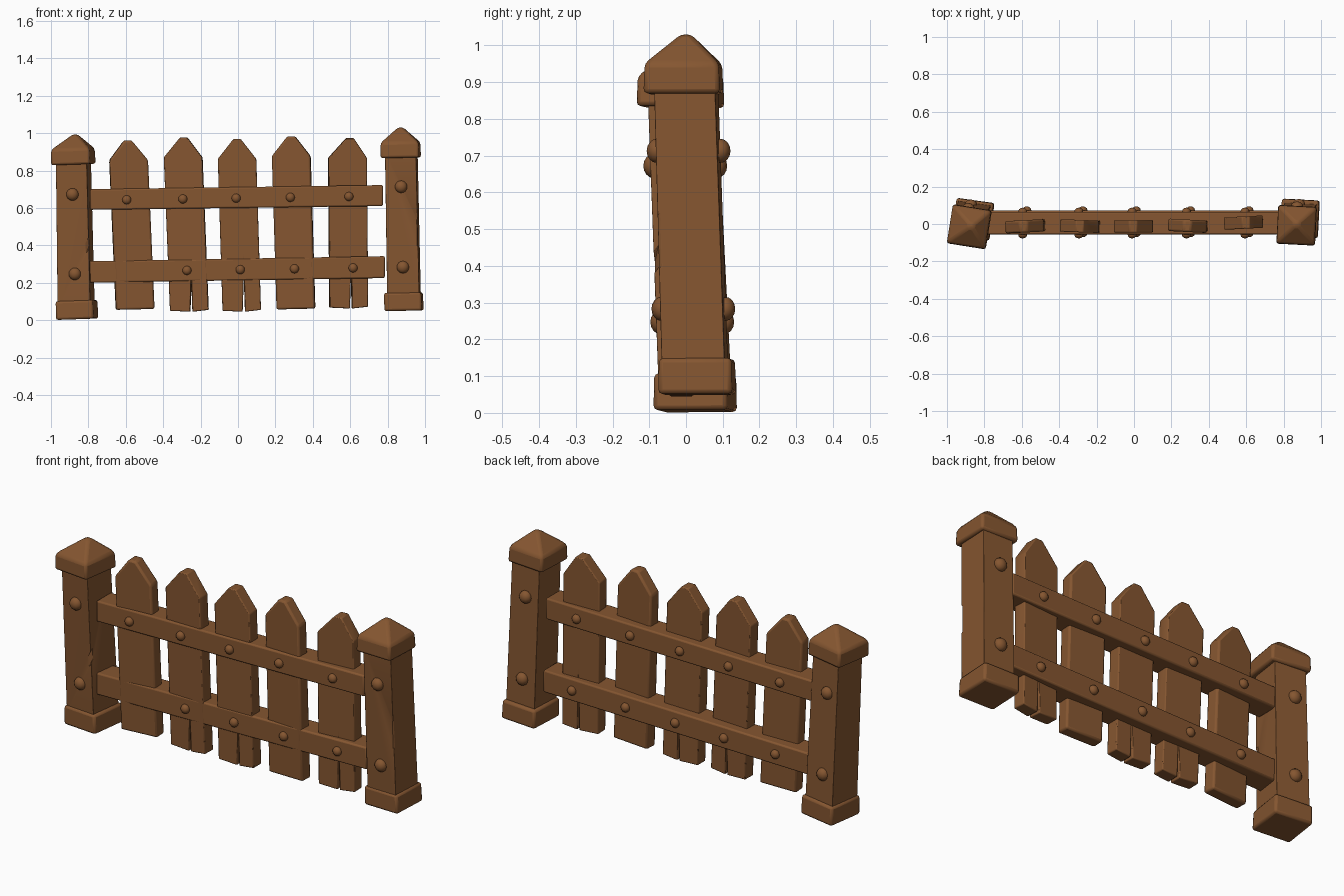
import bpy, bmesh, math
from mathutils import Matrix, Vector

cube = bpy.data.objects.get("Cube")
if cube:
    bpy.data.objects.remove(cube, do_unlink=True)

wood = bpy.data.materials.new("brown_wood")
wood.use_nodes = True
wood.diffuse_color = (0.235, 0.093, 0.03, 1)
wood.node_tree.nodes["Principled BSDF"].inputs["Base Color"].default_value = wood.diffuse_color


def finish(name, bm, bevel=0.0):
    """Turn a bmesh into a brown object with softened edges."""
    bmesh.ops.recalc_face_normals(bm, faces=bm.faces)
    mesh = bpy.data.meshes.new(name)
    bm.to_mesh(mesh)
    bm.free()
    mesh.materials.append(wood)
    ob = bpy.data.objects.new(name, mesh)
    bpy.context.collection.objects.link(ob)
    if bevel:
        mod = ob.modifiers.new("soft_edges", "BEVEL")
        mod.width = bevel
        mod.segments = 2
        mod.limit_method = "ANGLE"
        mod.angle_limit = math.radians(25)
    bpy.ops.object.select_all(action="DESELECT")
    ob.select_set(True)
    bpy.context.view_layer.objects.active = ob
    bpy.ops.object.shade_smooth_by_angle(angle=math.radians(35))
    return ob


def stack(name, rings, yaw, roll=0.0, bevel=0.012):
    """Loft square rings (x, y, z, half size); roll tips the part sideways."""
    bm = bmesh.new()
    loops = []
    for x, y, z, h in rings:
        turn = Matrix.Rotation(math.radians(yaw), 3, "Z")
        loops.append([bm.verts.new(Vector((x, y, z)) + turn @ Vector((sx * h, sy * h, 0)))
                      for sx, sy in ((-1, -1), (1, -1), (1, 1), (-1, 1))])
    for a, b in zip(loops, loops[1:]):
        for i in range(4):
            j = (i + 1) % 4
            bm.faces.new((a[i], a[j], b[j], b[i]))
    bm.faces.new(loops[0])
    bm.faces.new(loops[-1])
    pivot = Vector(rings[0][:3])
    bmesh.ops.rotate(bm, verts=bm.verts, cent=pivot,
                     matrix=Matrix.Rotation(math.radians(-roll), 3, "Y"))
    return finish(name, bm, bevel)


def board(name, outline, y, thick, yaw=0.0, bevel=0.008):
    """Extrude a front outline of (x, z) points through the depth."""
    bm = bmesh.new()
    face = bm.faces.new([bm.verts.new((x, y - thick / 2, z)) for x, z in outline])
    new = bmesh.ops.extrude_face_region(bm, geom=[face])["geom"]
    bmesh.ops.translate(bm, vec=(0, thick, 0),
                        verts=[v for v in new if isinstance(v, bmesh.types.BMVert)])
    mid = sum(p[0] for p in outline) / len(outline)
    bmesh.ops.rotate(bm, verts=bm.verts, cent=(mid, y, 0),
                     matrix=Matrix.Rotation(math.radians(yaw), 3, "Z"))
    return finish(name, bm, bevel)


def nail(name, x, y, z, r):
    """Domed nail head, half sunk in the wood."""
    bm = bmesh.new()
    bmesh.ops.create_uvsphere(bm, u_segments=12, v_segments=8, radius=r)
    bmesh.ops.scale(bm, vec=(1, 0.85, 1), verts=bm.verts)
    bmesh.ops.translate(bm, vec=(x, y, z), verts=bm.verts)
    return finish(name, bm)


def chip(ob, place, slant):
    """Cut a slanted split out of a post edge."""
    bpy.ops.mesh.primitive_cube_add(size=1, location=place)
    cutter = bpy.context.object
    cutter.name = "chip_cutter"
    cutter.scale = (0.025, 0.06, 0.14)
    cutter.rotation_euler = slant
    cutter.hide_render = True
    mod = ob.modifiers.new("chip", "BOOLEAN")
    mod.operation = "DIFFERENCE"
    mod.object = cutter
    bpy.context.view_layer.objects.active = ob
    bpy.ops.object.modifier_move_to_index(modifier="chip", index=0)
    bpy.ops.object.modifier_apply(modifier="chip")
    bpy.data.objects.remove(cutter, do_unlink=True)


# Posts: foot block, leaning shaft and pointed cap
stack("right_post_base", [(-0.86, 0.025, 0.005, 0.102), (-0.86, 0.025, 0.105, 0.1)], -8, 2)
right_shaft = stack("right_post_shaft", [(-0.865, 0.025, 0.06, 0.088),
                                         (-0.88, -0.01, 0.86, 0.083)], -8)
stack("right_post_cap", [(-0.88, -0.015, 0.832, 0.106), (-0.88, -0.015, 0.915, 0.103),
                         (-0.865, -0.01, 0.992, 0.014)], -9, 2)
stack("left_post_base", [(0.888, 0.03, 0.05, 0.101), (0.886, 0.03, 0.148, 0.099)], -3, 1)
left_shaft = stack("left_post_shaft", [(0.888, 0.025, 0.1, 0.086),
                                       (0.873, 0, 0.9, 0.083)], -3)
stack("left_post_cap", [(0.87, -0.007, 0.868, 0.104), (0.87, -0.007, 0.95, 0.101),
                        (0.872, 0, 1.03, 0.014)], -3, 1)
chip(right_shaft, (-0.782, -0.1, 0.43), (0, 0.4, 0.5))
chip(left_shaft, (0.972, -0.075, 0.47), (0.3, 0, -0.6))

# Rails, rising slightly toward the left
board("upper_rail", [(-0.79, 0.59), (0.775, 0.61), (0.775, 0.722), (-0.79, 0.70)], 0.005, 0.12)
board("lower_rail", [(-0.80, 0.20), (0.785, 0.225), (0.785, 0.342), (-0.80, 0.315)], 0.012, 0.12)

# Pickets: bottom x, shoulder x, apex x, foot z, apex z, yaw, depth, split height
PICKETS = [
    (-0.55, -0.585, -0.59, 0.05, 0.965, 3, -0.012, 0),
    (-0.26, -0.293, -0.29, 0.045, 0.98, -2, -0.012, 0.2),
    (0.02, -0.005, -0.005, 0.045, 0.972, 0, -0.012, 0.22),
    (0.31, 0.285, 0.285, 0.052, 0.987, -3, -0.01, 0),
    (0.592, 0.585, 0.598, 0.062, 0.977, 3, 0.008, 0.25),
]
HALF = 0.103
for i, (xb, xs, xa, z0, z1, yaw, y, split) in enumerate(PICKETS, 1):
    foot = [(xb - HALF, z0 + 0.005)]
    if split:
        foot += [(xb + 0.005, z0), (xb + 0.011, split), (xb + 0.017, z0)]
    foot.append((xb + HALF, z0 + 0.01))
    top = [(xs + HALF, z1 - 0.11), (xa + 0.02, z1 - 0.004),
           (xa - 0.02, z1 - 0.004), (xs - HALF, z1 - 0.11)]
    board(f"picket_{i}", foot + top, y, 0.066, yaw, 0.005 if split else 0.01)

    # Nail heads on both faces of the rails
    for rail, z, shift, mid in (("upper", 0.652, 0, 0.005), ("lower", 0.27, 0.022, 0.012)):
        for side, dy in (("front", -0.062), ("back", 0.062)):
            if (i, rail, side) == (1, "lower", "front"):
                continue
            nail(f"{rail}_{side}_nail_{i}", xa + shift - 0.005, mid + dy, z + xa * 0.015, 0.024)

# Large nail heads on both faces of the posts
for post, spots in (("right", ((-0.885, -0.002, 0.672), (-0.872, 0.017, 0.247))),
                    ("left", ((0.872, 0.007, 0.713), (0.882, 0.02, 0.283)))):
    for k, (x, y, z) in enumerate(spots, 1):
        for side, dy in (("front", -0.086), ("back", 0.086)):
            nail(f"{post}_post_{side}_nail_{k}", x, y + dy, z, 0.033)
